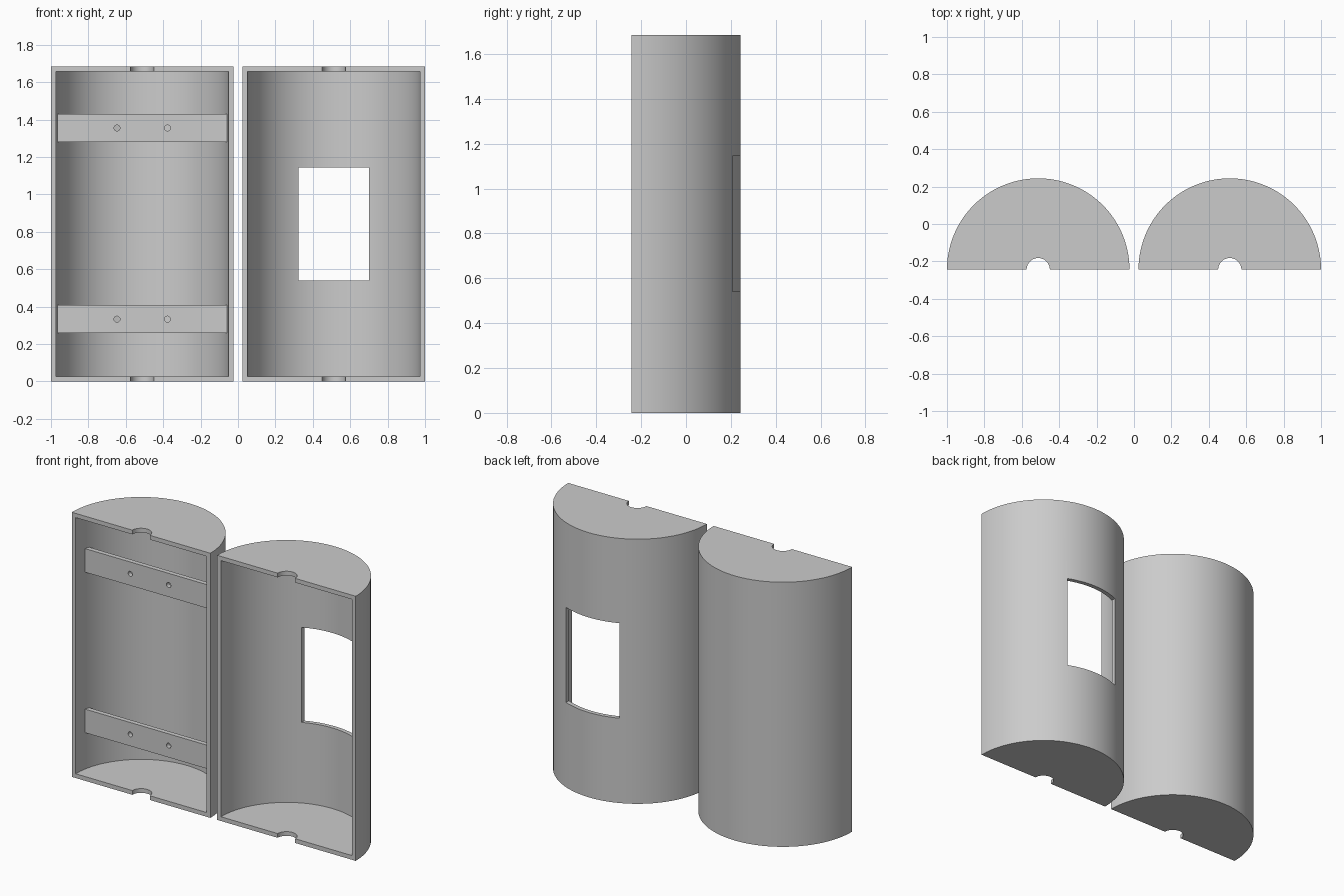
import bpy, bmesh
from math import pi, cos, sin, radians

cube = bpy.data.objects.get("Cube")
if cube:
    bpy.data.objects.remove(cube, do_unlink=True)

HEIGHT, RADIUS, WALL = 1.685, 0.488, 0.027
FRONT = -0.244            # y of the open flat side
CENTRE = 0.512            # x of each half's axis
INNER = RADIUS - WALL

grey = bpy.data.materials.new("plain grey")
grey.use_nodes = True
colour = (0.6, 0.6, 0.6, 1)
grey.diffuse_color = colour
grey.node_tree.nodes["Principled BSDF"].inputs["Base Color"].default_value = colour


def prism(name, outline, z0, z1):
    """Extrude a counter-clockwise xy outline from z0 to z1."""
    bm = bmesh.new()
    base = bm.faces.new([bm.verts.new((x, y, z0)) for x, y in outline])
    top = bmesh.ops.extrude_face_region(bm, geom=[base])["geom"]
    bmesh.ops.translate(bm, vec=(0, 0, z1 - z0),
                        verts=[v for v in top if isinstance(v, bmesh.types.BMVert)])
    bmesh.ops.recalc_face_normals(bm, faces=bm.faces)
    mesh = bpy.data.meshes.new(name)
    bm.to_mesh(mesh)
    bm.free()
    mesh.materials.append(grey)
    obj = bpy.data.objects.new(name, mesh)
    bpy.context.collection.objects.link(obj)
    return obj


def arc(cx, r, sweep=pi, steps=72):
    return [(cx + r * cos(sweep * i / steps), FRONT + r * sin(sweep * i / steps))
            for i in range(steps + 1)]


def box(name, x0, x1, y0, y1, z0, z1):
    return prism(name, [(x0, y0), (x1, y0), (x1, y1), (x0, y1)], z0, z1)


def cut(obj, cutter):
    """Subtract the cutter, then discard it."""
    cutter.hide_render = True
    mod = obj.modifiers.new("cut", 'BOOLEAN')
    mod.operation, mod.solver, mod.object = 'DIFFERENCE', 'EXACT', cutter
    bpy.context.view_layer.objects.active = obj
    bpy.ops.object.modifier_apply(modifier=mod.name)
    bpy.data.objects.remove(cutter, do_unlink=True)


def smooth(obj):
    bpy.ops.object.select_all(action='DESELECT')
    obj.select_set(True)
    bpy.context.view_layer.objects.active = obj
    bpy.ops.object.shade_smooth_by_angle(angle=radians(30))


def half_shell(name, cx):
    """Hollow half cylinder with closed ends and a half-round notch in each."""
    shell = prism(name, arc(cx, RADIUS), 0, HEIGHT)
    hollow = arc(cx, INNER) + [(cx - INNER, FRONT - 0.1), (cx + INNER, FRONT - 0.1)]
    cut(shell, prism("hollow_cutter", hollow, WALL, HEIGHT - WALL))
    cut(shell, prism("notch_cutter", arc(cx, 0.062, 2 * pi, 48)[:-1], -0.1, HEIGHT + 0.1))
    return shell


# Two halves, the left one with a rectangular window through its back
right_shell = half_shell("right_half_shell", -CENTRE)
left_shell = half_shell("left_half_shell", CENTRE)
cut(left_shell, box("window_cutter", 0.323, 0.70, 0, 0.5, 0.54, 1.145))
smooth(right_shell)
smooth(left_shell)

# Cross bars with two screw holes each, set into the right half
BAR_Y, BAR_DEPTH, BAR_HEIGHT = FRONT + 0.085, 0.03, 0.15
for label, z in (("lower", 0.333), ("upper", 1.355)):
    bar = box(label + "_cross_bar", -CENTRE - 0.454, -CENTRE + 0.454,
              BAR_Y, BAR_Y + BAR_DEPTH, z - BAR_HEIGHT / 2, z + BAR_HEIGHT / 2)
    for side in (-1, 1):
        bpy.ops.mesh.primitive_cylinder_add(
            vertices=24, radius=0.016, depth=0.2, rotation=(pi / 2, 0, 0),
            location=(-CENTRE + side * 0.135, BAR_Y, z))
        hole = bpy.context.object
        hole.data.materials.append(grey)
        cut(bar, hole)
    smooth(bar)
